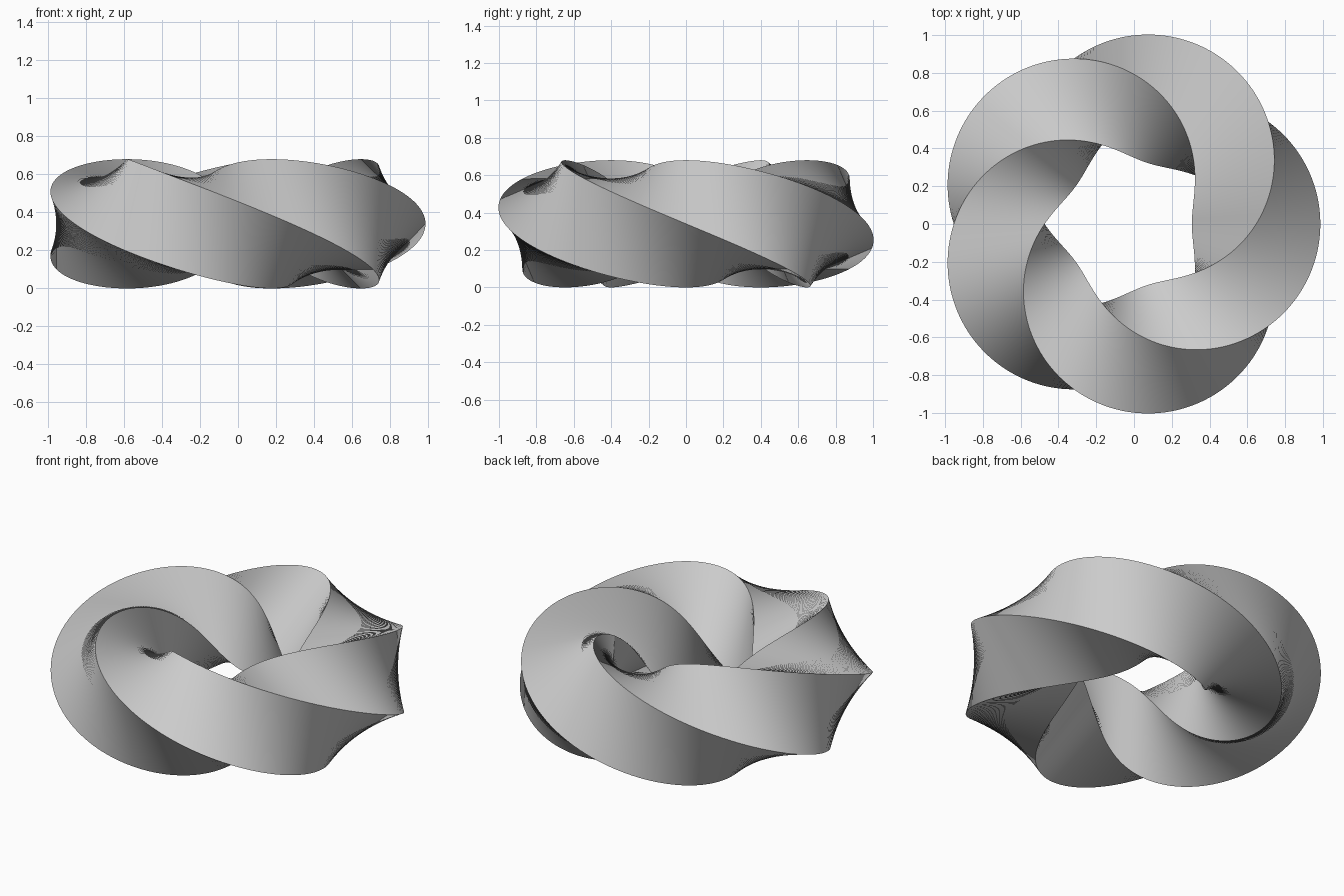
import bpy, bmesh, math

if "Cube" in bpy.data.objects:
    bpy.data.objects.remove(bpy.data.objects["Cube"])

# Square section swept round a ring with five quarter turns of twist
R, r = 0.68, 0.34
SIDES, QUARTER_TURNS, SEGMENTS = 4, 5, 360
CENTRE = (-0.0335, 0.0, 0.34)

bm = bmesh.new()
rings = []
for i in range(SEGMENTS):
    t = 2 * math.pi * i / SEGMENTS
    ring = []
    for j in range(SIDES):
        phi = 2 * math.pi * j / SIDES - t * QUARTER_TURNS / SIDES
        rho = R + r * math.cos(phi)
        ring.append(bm.verts.new((CENTRE[0] + rho * math.cos(t),
                                  CENTRE[1] + rho * math.sin(t),
                                  CENTRE[2] + r * math.sin(phi))))
    rings.append(ring)

# Closing ring: corners move on by the number of quarter turns
rings.append([rings[0][(j - QUARTER_TURNS) % SIDES] for j in range(SIDES)])

for a, b in zip(rings, rings[1:]):
    for j in range(SIDES):
        k = (j + 1) % SIDES
        bm.faces.new((a[j], b[j], b[k], a[k]))
bmesh.ops.recalc_face_normals(bm, faces=bm.faces)

mesh = bpy.data.meshes.new("twisted_ring")
bm.to_mesh(mesh)
bm.free()

mat = bpy.data.materials.new("light grey")
mat.diffuse_color = (0.6, 0.6, 0.6, 1)
mat.use_nodes = True
mat.node_tree.nodes["Principled BSDF"].inputs["Base Color"].default_value = mat.diffuse_color
mesh.materials.append(mat)

ring_obj = bpy.data.objects.new("twisted_ring", mesh)
bpy.context.collection.objects.link(ring_obj)
bpy.context.view_layer.objects.active = ring_obj
ring_obj.select_set(True)
bpy.ops.object.shade_smooth_by_angle(angle=math.radians(35))
